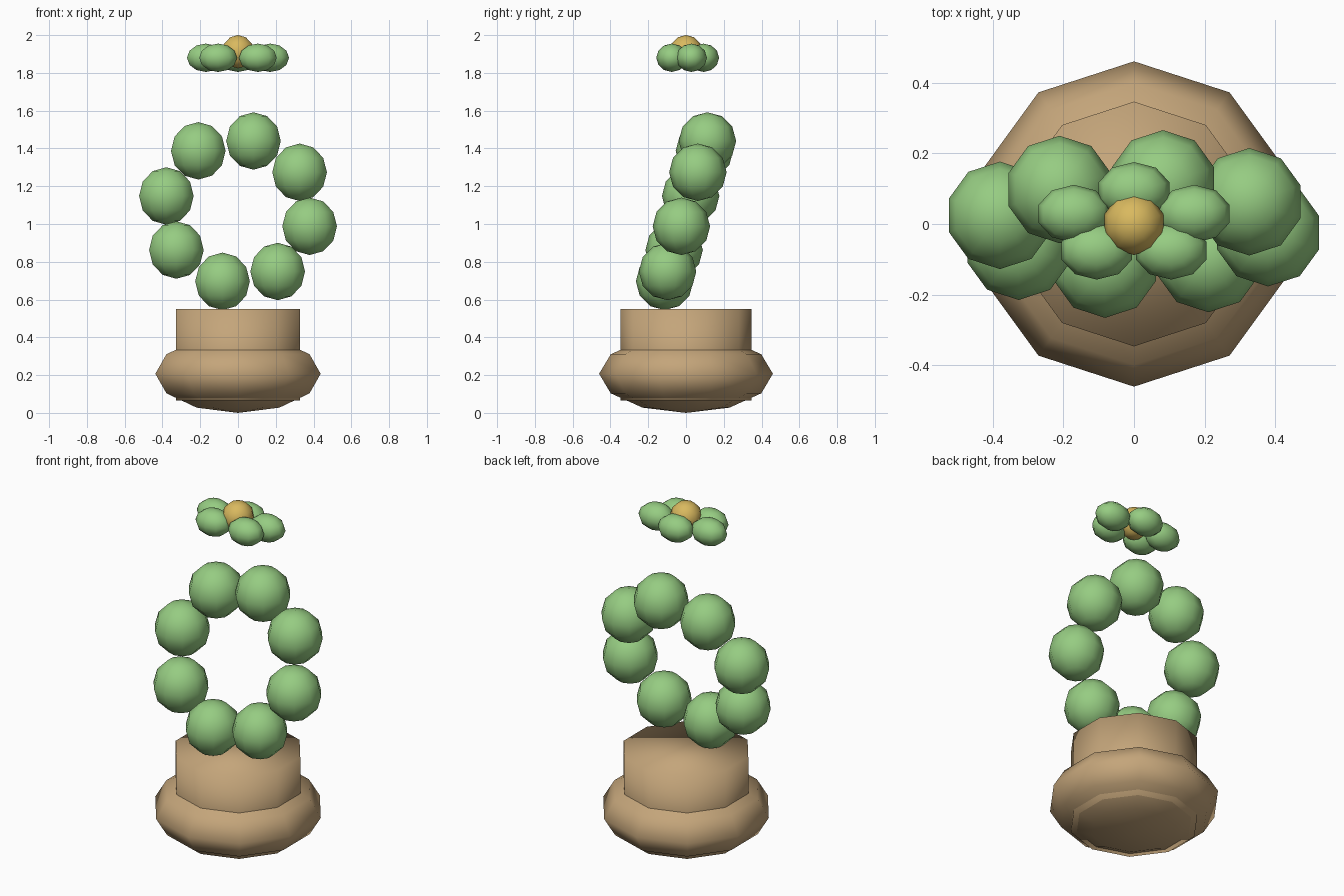
import bpy
import bmesh
from math import cos, sin, radians
from mathutils import Matrix, Vector

cube = bpy.data.objects.get("Cube")
if cube:
    bpy.data.objects.remove(cube)


def material(name, colour):
    mat = bpy.data.materials.new(name)
    mat.use_nodes = True
    rgba = (*colour, 1)
    mat.diffuse_color = rgba
    mat.node_tree.nodes["Principled BSDF"].inputs["Base Color"].default_value = rgba
    return mat


GREEN = material("leaf_green", (0.305, 0.604, 0.223))
GOLD = material("golden_yellow", (0.694, 0.485, 0.114))
CLAY = material("clay_brown", (0.552, 0.376, 0.195))
SIDES = 10


def finish(name, bm, location, mat):
    """Turn a bmesh into a smooth shaded object."""
    mesh = bpy.data.meshes.new(name)
    for face in bm.faces:
        face.smooth = True
    bm.to_mesh(mesh)
    bm.free()
    mesh.materials.append(mat)
    obj = bpy.data.objects.new(name, mesh)
    obj.location = location
    bpy.context.collection.objects.link(obj)
    return obj


def ball(name, location, radii, mat):
    bm = bmesh.new()
    bmesh.ops.create_uvsphere(bm, u_segments=SIDES, v_segments=6, radius=1)
    bmesh.ops.scale(bm, vec=Vector(radii), verts=bm.verts)
    return finish(name, bm, location, mat)


# Pot: a capped ten-sided drum with a squashed ball bulging around its base
bottom, top = 0.065, 0.55
bm = bmesh.new()
bmesh.ops.create_cone(bm, cap_ends=True, segments=SIDES, radius1=0.346,
                      radius2=0.346, depth=top - bottom)
# Keep a corner on the front-back axis
if max(v.co.y for v in bm.verts) < 0.34:
    bmesh.ops.rotate(bm, verts=bm.verts, matrix=Matrix.Rotation(radians(18), 3, "Z"))
finish("pot_drum", bm, (0, 0, (top + bottom) / 2), CLAY)
ball("pot_bulge", (0, 0, 0.207), (0.46, 0.46, 0.207), CLAY)

# Leaning ring of round leaves
for i in range(8):
    a = radians(-12.2 + 45 * i)
    ball(f"ring_leaf_{i + 1}",
         (0.388 * cos(a), 0.116 * sin(a), 1.068 + 0.38 * sin(a)),
         (0.152, 0.152, 0.152), GREEN)

# Flower: five flattened petals around a golden centre
for i in range(5):
    a = radians(90 + 72 * i)
    ball(f"petal_{i + 1}", (0.179 * cos(a), 0.093 * sin(a), 1.88),
         (0.105, 0.082, 0.075), GREEN)
ball("flower_centre", (0, 0, 1.912), (0.088, 0.088, 0.088), GOLD)
